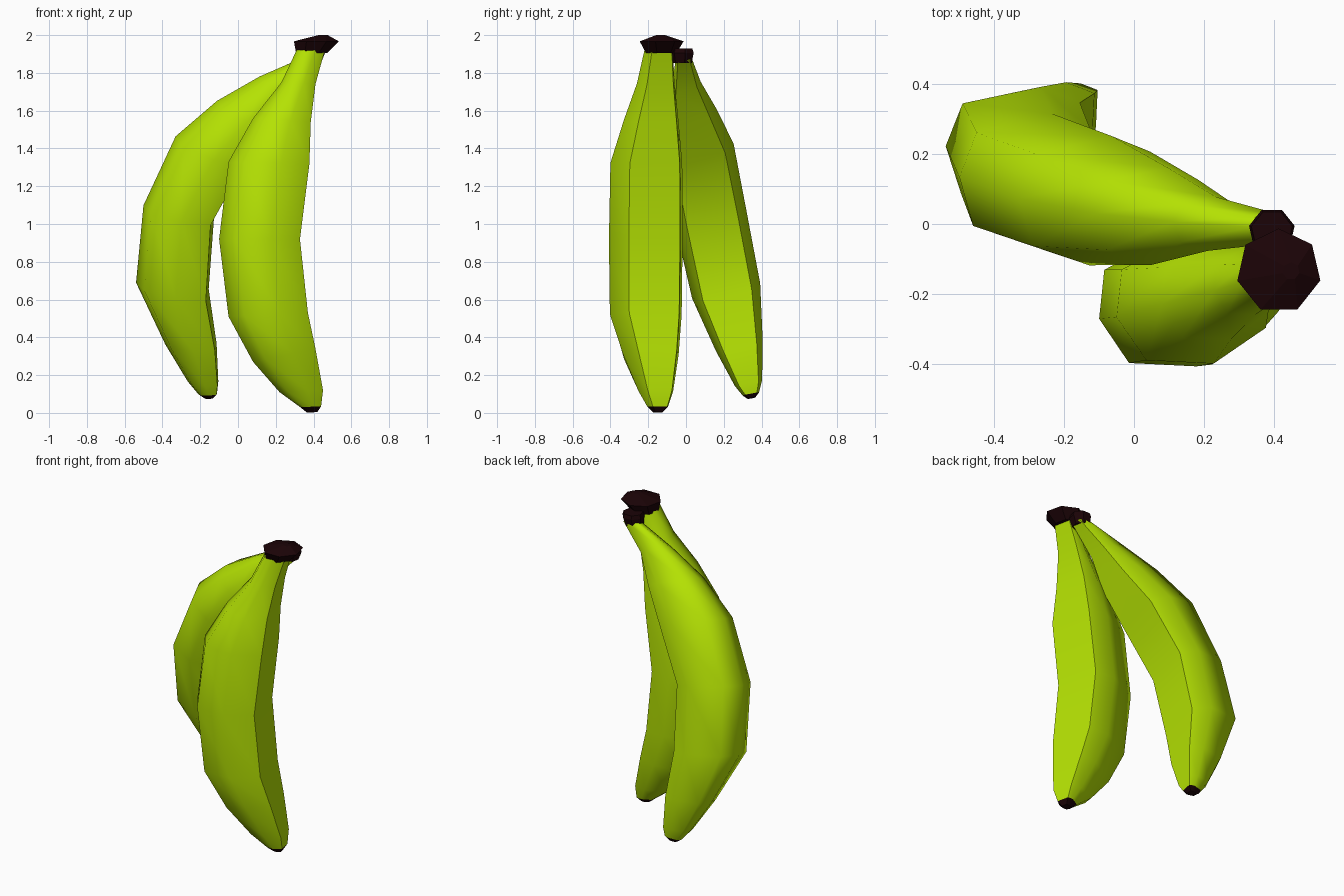
import bpy, bmesh, math
from mathutils import Vector

cube = bpy.data.objects.get("Cube")
if cube:
    bpy.data.objects.remove(cube)


def material(name, rgb):
    m = bpy.data.materials.new(name)
    m.use_nodes = True
    m.diffuse_color = (*rgb, 1)
    m.node_tree.nodes["Principled BSDF"].inputs["Base Color"].default_value = (*rgb, 1)
    return m


GREEN = material("unripe_green", (0.46, 0.76, 0.001))
DARK = material("dark_brown", (0.011, 0.001, 0.002))

# Seven-sided fruit section: a flat inner face (first two points), rounded elsewhere
SECTION = [(1, -.46), (.72, .93), (.1, 1), (-.93, .42), (-1, -.3), (-.6, -.95), (.3, -1)]
SIDES = len(SECTION)


def loft(name, rings, mats, dark_from=None, ridges=()):
    """Skin a list of rings, with sharp lengthwise ridges and a dark last part."""
    bm = bmesh.new()
    loops = [[bm.verts.new(p) for p in ring] for ring in rings]
    bm.faces.new(loops[0])
    for r, (a, b) in enumerate(zip(loops, loops[1:])):
        for i in range(SIDES):
            j = (i + 1) % SIDES
            f = bm.faces.new((a[i], a[j], b[j], b[i]))
            f.smooth = bool(ridges)
            f.material_index = int(dark_from is not None and r >= dark_from)
    end = bm.faces.new(loops[-1])
    end.material_index = len(mats) - 1
    bmesh.ops.recalc_face_normals(bm, faces=bm.faces)
    for a, b in zip(loops, loops[1:]):
        for i in ridges:
            bm.edges.get((a[i], b[i])).smooth = False
    for e in bm.edges:
        if len({f.material_index for f in e.link_faces}) > 1:
            e.smooth = False
    mesh = bpy.data.meshes.new(name)
    bm.to_mesh(mesh)
    bm.free()
    for m in mats:
        mesh.materials.append(m)
    obj = bpy.data.objects.new(name, mesh)
    bpy.context.collection.objects.link(obj)
    return obj


def banana(name, stations, turn, lean):
    """Each station: outer x, z, inner x, z, centre y, half depth."""
    rings = []
    for xo, zo, xi, zi, yc, hy in stations:
        mid = Vector(((xo + xi) / 2, yc, (zo + zi) / 2))
        hx = (xi - xo) / 2
        across = Vector((hx, -turn * hx, (zi - zo) / 2))
        depth = Vector((turn * hy, hy, lean * hy))
        rings.append([mid + across * u + depth * v for u, v in SECTION])
    return loft(name, rings, [GREEN, DARK], len(rings) - 2, ridges=(0, 1))


def stem_cap(name, y, levels, spin):
    """Flat-faced cut stem; levels are (centre x, radius, z)."""
    rings = []
    for x, radius, z in levels:
        angles = [spin + math.tau * i / SIDES for i in range(SIDES)]
        rings.append([(x + radius * math.cos(t), y + radius * math.sin(t), z) for t in angles])
    return loft(name, rings, [DARK])


# Upright fruit
banana("front_banana", [
    (.31, 1.92, .46, 1.92, -.145, .075),
    (.23, 1.75, .41, 1.74, -.16, .10),
    (.08, 1.56, .385, 1.54, -.185, .145),
    (-.05, 1.33, .378, 1.32, -.21, .19),
    (-.10, .92, .328, .92, -.213, .195),
    (-.05, .51, .37, .53, -.213, .19),
    (.08, .27, .41, .34, -.187, .148),
    (.22, .11, .45, .12, -.16, .092),
    (.33, .03, .44, .035, -.15, .055),
    (.365, .002, .42, .004, -.15, .025)], 0, 0)

# Splayed fruit
banana("back_banana", [
    (.34, 1.88, .44, 1.86, -.01, .042),
    (.12, 1.785, .29, 1.70, .005, .075),
    (-.10, 1.66, .19, 1.52, .03, .135),
    (-.315, 1.475, .05, 1.32, .077, .18),
    (-.485, 1.11, -.122, 1.01, .138, .183),
    (-.525, .70, -.148, .61, .223, .175),
    (-.375, .37, -.107, .34, .29, .12),
    (-.26, .17, -.10, .15, .335, .07),
    (-.205, .10, -.108, .10, .346, .042),
    (-.175, .078, -.13, .078, .348, .02)], .28, .2)

# Cut stems
stem_cap("front_stem_cap", -.135, [(.39, .085, 1.905), (.415, .122, 1.967), (.45, .025, 2.0)], -.22)
stem_cap("back_stem_cap", -.02, [(.385, .056, 1.852), (.395, .067, 1.905), (.395, .06, 1.928)], 1.122)
